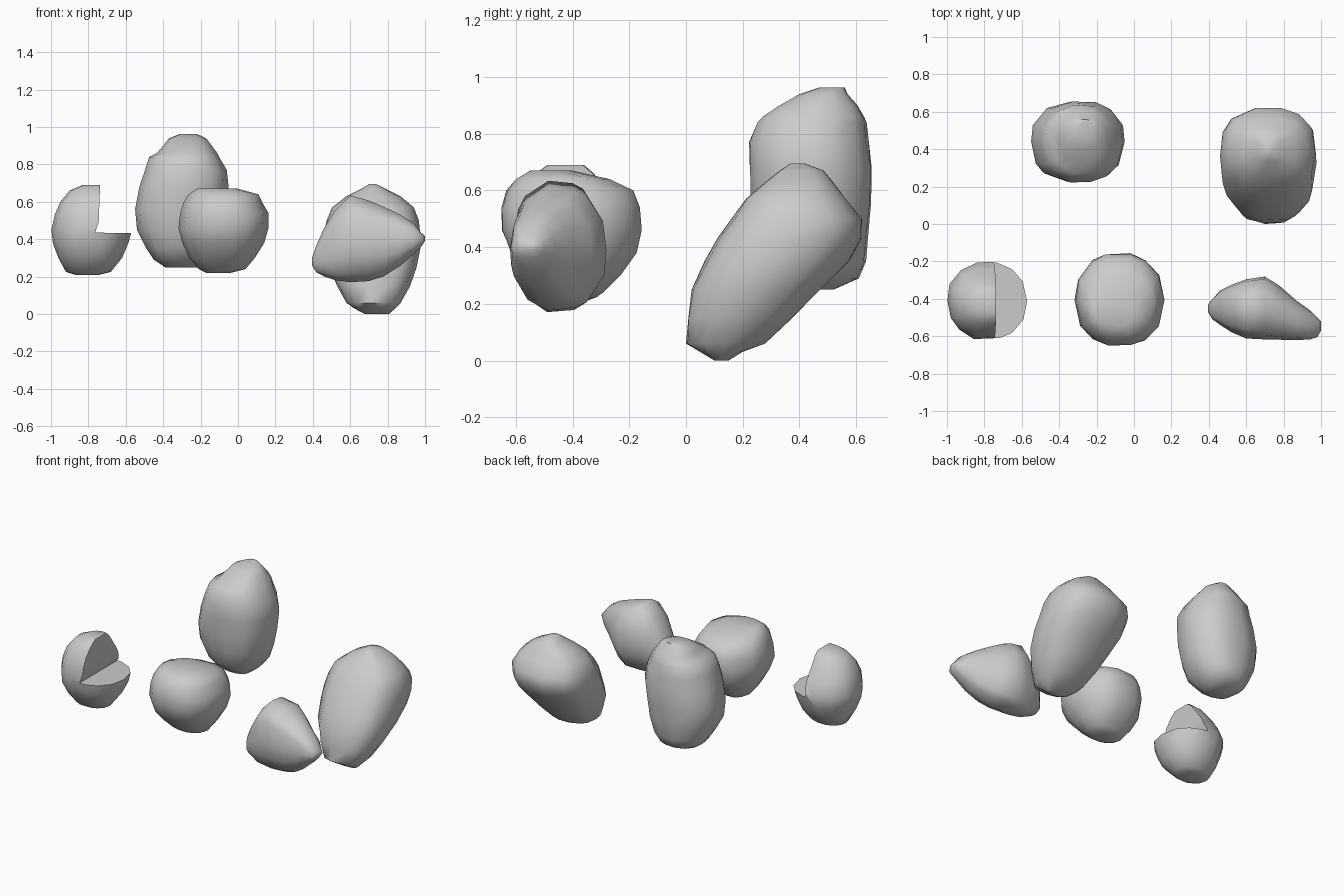
import bpy, bmesh, math, random

if "Cube" in bpy.data.objects:
    bpy.data.objects.remove(bpy.data.objects["Cube"])

random.seed(4)
SIDES = 14


def select_only(ob):
    bpy.ops.object.select_all(action='DESELECT')
    ob.select_set(True)
    bpy.context.view_layer.objects.active = ob


def sgn_pow(v, p):
    return math.copysign(abs(v) ** p, v)


def rock(name, axis, slices, box=0.92):
    """Loft rounded sections: (height on axis, a0, a1, b0, b1); low box = squarer."""
    bm = bmesh.new()
    rings = []
    # shared angular wobble gives long chipped faces
    wob = [random.uniform(-0.12, 0.12) for _ in range(SIDES)]
    for h, a0, a1, b0, b1 in slices:
        ring = []
        for i in range(SIDES):
            t = 2 * math.pi * i / SIDES + (wob[i] if i % 7 else 0)
            r = random.uniform(0.985, 1.02)
            a = (a0 + a1) / 2 + (a1 - a0) / 2 * sgn_pow(math.cos(t), box) * r
            b = (b0 + b1) / 2 + (b1 - b0) / 2 * sgn_pow(math.sin(t), box) * r
            a, b = min(max(a, a0), a1), min(max(b, b0), b1)
            ring.append(bm.verts.new((a, b, h) if axis == 'z' else (h, a, b)))
        rings.append(ring)
    for lo, hi in zip(rings, rings[1:]):
        for i in range(SIDES):
            j = (i + 1) % SIDES
            bm.faces.new((lo[i], lo[j], hi[j], hi[i]))
    bm.faces.new(rings[0][::-1])
    bm.faces.new(rings[-1])
    bmesh.ops.recalc_face_normals(bm, faces=bm.faces)
    me = bpy.data.meshes.new(name)
    bm.to_mesh(me)
    bm.free()
    ob = bpy.data.objects.new(name, me)
    bpy.context.collection.objects.link(ob)
    return ob


def smooth(ob, angle=55):
    select_only(ob)
    bpy.ops.object.shade_smooth_by_angle(angle=math.radians(angle))


# Tall boulder with a small shoulder, back left
tall = rock("tall_rock", 'z', [
    (.25, -.39, -.22, .38, .52), (.29, -.45, -.17, .32, .61),
    (.35, -.49, -.12, .27, .635), (.45, -.54, -.08, .24, .645),
    (.56, -.55, -.06, .225, .657), (.68, -.53, -.05, .22, .657),
    (.77, -.50, -.06, .22, .645), (.84, -.475, -.10, .25, .637),
    (.86, -.435, -.11, .27, .63), (.90, -.40, -.14, .33, .605),
    (.94, -.37, -.17, .40, .57), (.963, -.31, -.22, .47, .56)], 0.86)

# Round boulder, front centre
round_rock = rock("round_rock", 'z', [
    (.22, -.17, -.04, -.44, -.32), (.24, -.21, .04, -.48, -.29),
    (.30, -.26, .09, -.55, -.23), (.38, -.30, .14, -.62, -.17),
    (.46, -.318, .163, -.655, -.155), (.54, -.31, .163, -.655, -.155),
    (.60, -.29, .13, -.635, -.18), (.64, -.265, .11, -.60, -.27),
    (.67, -.22, .0, -.55, -.40)])

# Leaning boulder, back right
leaning = rock("leaning_rock", 'z', [
    (.0, .68, .81, .10, .15), (.03, .62, .84, .05, .20),
    (.06, .58, .87, .0, .28), (.15, .53, .92, .005, .375),
    (.25, .49, .955, .02, .475), (.35, .465, .975, .065, .575),
    (.43, .46, .975, .11, .62), (.50, .47, .97, .16, .622),
    (.57, .50, .94, .21, .565), (.63, .58, .87, .28, .52),
    (.67, .66, .79, .33, .485), (.695, .70, .74, .37, .42)], 0.8)

# Pointed boulder, front right, lofted along x
pointed = rock("pointed_rock", 'x', [
    (.395, -.47, -.43, .26, .30), (.42, -.51, -.40, .22, .37),
    (.46, -.54, -.355, .20, .46), (.52, -.58, -.325, .18, .56),
    (.60, -.612, -.295, .17, .637), (.70, -.617, -.28, .175, .607),
    (.78, -.62, -.33, .20, .575), (.87, -.622, -.41, .26, .53),
    (.94, -.617, -.46, .32, .485), (.98, -.605, -.50, .36, .435),
    (1.0, -.57, -.52, .39, .415)], 0.88)

# Notched boulder, front left, with a narrower upper lobe
notched = rock("notched_rock", 'z', [
    (.21, -.87, -.74, -.46, -.35), (.225, -.92, -.68, -.50, -.31),
    (.30, -.96, -.62, -.57, -.25), (.38, -.99, -.585, -.61, -.215),
    (.45, -1.0, -.567, -.62, -.20), (.53, -.98, -.58, -.61, -.235),
    (.60, -.95, -.62, -.58, -.28), (.66, -.90, -.66, -.53, -.325),
    (.69, -.83, -.70, -.49, -.36)])

# Prism that cuts the step out of the notched boulder
profile = [(-.765, .435), (-.745, .49), (-.733, .8), (-.4, .8), (-.4, .433)]
bm = bmesh.new()
face = bm.faces.new([bm.verts.new((x, -.8, z)) for x, z in profile])
ext = bmesh.ops.extrude_face_region(bm, geom=[face])
bmesh.ops.translate(bm, vec=(0, .8, 0),
                    verts=[v for v in ext["geom"] if isinstance(v, bmesh.types.BMVert)])
bmesh.ops.recalc_face_normals(bm, faces=bm.faces)
me = bpy.data.meshes.new("notch_cutter")
bm.to_mesh(me)
bm.free()
cutter = bpy.data.objects.new("notch_cutter", me)
bpy.context.collection.objects.link(cutter)
cutter.hide_render = True
mod = notched.modifiers.new("notch", 'BOOLEAN')
mod.operation, mod.object, mod.solver = 'DIFFERENCE', cutter, 'EXACT'
select_only(notched)
bpy.ops.object.modifier_apply(modifier=mod.name)
bpy.data.objects.remove(cutter)

for ob in (tall, round_rock, leaning, pointed, notched):
    smooth(ob)
